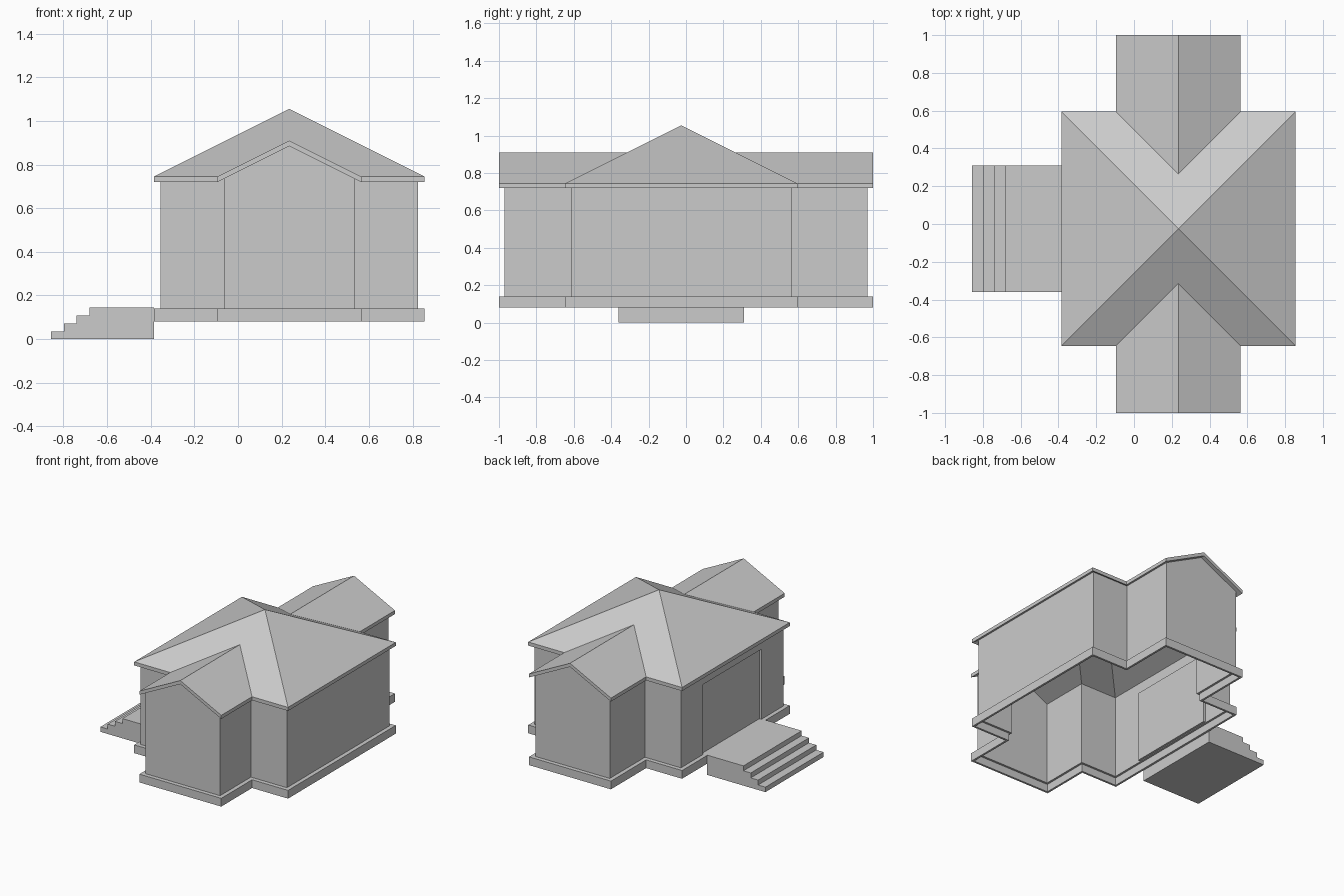
import bpy, bmesh
from mathutils import Vector

cube = bpy.data.objects.get("Cube")
if cube:
    bpy.data.objects.remove(cube, do_unlink=True)

mat = bpy.data.materials.new("plain_grey")
mat.use_nodes = True
GREY = (0.6, 0.6, 0.6, 1)
mat.diffuse_color = GREY
mat.node_tree.nodes["Principled BSDF"].inputs["Base Color"].default_value = GREY

# Shared plan of the building
CX, CY = 0.235, -0.025
HALF, WING, END = 0.62, 0.33, 1.0
EAVE, SLOPE, THICK = 0.745, 0.5, 0.026
LEDGE, DOOR_TOP = 0.14, 0.65
DOOR_Y = (0.31, -0.36)


def outline(inset, door=False):
    """Cross-shaped plan, counter-clockwise from the front left corner."""
    h, w, e = HALF - inset, WING - inset, END - inset
    f, b = CY - h, CY + h
    pts = [(-h, f), (-w, f), (-w, -e), (w, -e), (w, f), (h, f),
           (h, b), (w, b), (w, e), (-w, e), (-w, b), (-h, b)]
    pts = [(CX + x, y) for x, y in pts]
    if door:
        pts += [(CX - h, y) for y in DOOR_Y]
    return pts


def finish(name, bm, recalc=True):
    if recalc:
        bmesh.ops.recalc_face_normals(bm, faces=bm.faces)
    mesh = bpy.data.meshes.new(name)
    bm.to_mesh(mesh)
    bm.free()
    mesh.materials.append(mat)
    obj = bpy.data.objects.new(name, mesh)
    bpy.context.collection.objects.link(obj)
    return obj


def loop(bm, pts, z):
    return [bm.verts.new((x, y, z)) for x, y in pts]


def bridge(bm, low, high):
    n = len(low)
    return [bm.faces.new((low[i], low[(i + 1) % n], high[(i + 1) % n], high[i]))
            for i in range(n)]


# Walls: open shell with two gables and a recessed doorway
bm = bmesh.new()
plan = outline(0.03, door=True)
eave_z = EAVE - THICK + 0.03 * SLOPE
rows = [loop(bm, plan, z) for z in (LEDGE, DOOR_TOP, eave_z)]
door = bridge(bm, rows[0], rows[1])[-2]
bridge(bm, rows[1], rows[2])
for a, b in ((2, 3), (8, 9)):
    peak = bm.verts.new((CX, plan[a][1], EAVE + WING * SLOPE - THICK))
    bm.faces.new((rows[2][a], rows[2][b], peak))
panel = bmesh.ops.extrude_discrete_faces(bm, faces=[door])["faces"]
old = list(panel[0].verts)
corners = [v.co.copy() for v in old]
for v in old:
    v.co.x += 0.016
# Doorway reveal
for i in range(4):
    j = (i + 1) % 4
    rim = [bm.verts.new(corners[i]), bm.verts.new(corners[j])]
    bm.faces.new((rim[0], rim[1], old[j], old[i]))
bmesh.ops.remove_doubles(bm, verts=bm.verts, dist=0.0005)
bmesh.ops.dissolve_limit(bm, angle_limit=0.01, verts=bm.verts, edges=bm.edges)
finish("walls", bm)

# Base: hollow band with a ledge that meets the walls
bm = bmesh.new()
rings = [loop(bm, outline(i), z) for i, z in
         ((0.03, LEDGE), (0, LEDGE), (0, 0.08), (0.015, 0.08), (0.015, LEDGE - 0.005), (0.03, LEDGE - 0.005))]
for a, b in zip(rings, rings[1:] + rings[:1]):
    bridge(bm, a, b)
finish("base_band", bm)

# Roof: pyramid crossed by two gabled wings, open underneath
bm = bmesh.new()
rim = loop(bm, outline(0), EAVE)
apex = bm.verts.new((CX, CY, EAVE + HALF * SLOPE))
bm.faces.new((rim[11], rim[0], apex))
bm.faces.new((rim[5], rim[6], apex))
ridge_z = EAVE + WING * SLOPE
for s, k in ((-1, 0), (1, 6)):
    outer = bm.verts.new((CX, s * END, ridge_z))
    inner = bm.verts.new((CX, CY + s * (HALF - WING), ridge_z))
    c1, v1, e1, e2, v2, c2 = rim[k:k + 6]
    for face in ((c1, v1, inner, apex), (v1, e1, outer, inner),
                 (inner, outer, e2, v2), (apex, inner, v2, c2)):
        bm.faces.new(face)
ext = bmesh.ops.extrude_face_region(bm, geom=bm.faces[:], use_keep_orig=True)
under = [g for g in ext["geom"] if isinstance(g, bmesh.types.BMVert)]
bmesh.ops.translate(bm, verts=under, vec=Vector((0, 0, -THICK)))
finish("roof", bm)

# Entrance steps: stair profile swept across the doorway width
profile = [(-0.385, 0), (-0.857, 0)]
for i in range(4):
    z = 0.036 * (i + 1)
    x = -0.857 + 0.059 * i
    profile += [(x, z), (x + 0.059 if i < 3 else -0.385, z)]
bm = bmesh.new()
sides = [[bm.verts.new((x, y, z)) for x, z in profile] for y in DOOR_Y]
bridge(bm, *sides)
for side in sides:
    bm.faces.new(side)
finish("entrance_steps", bm)
